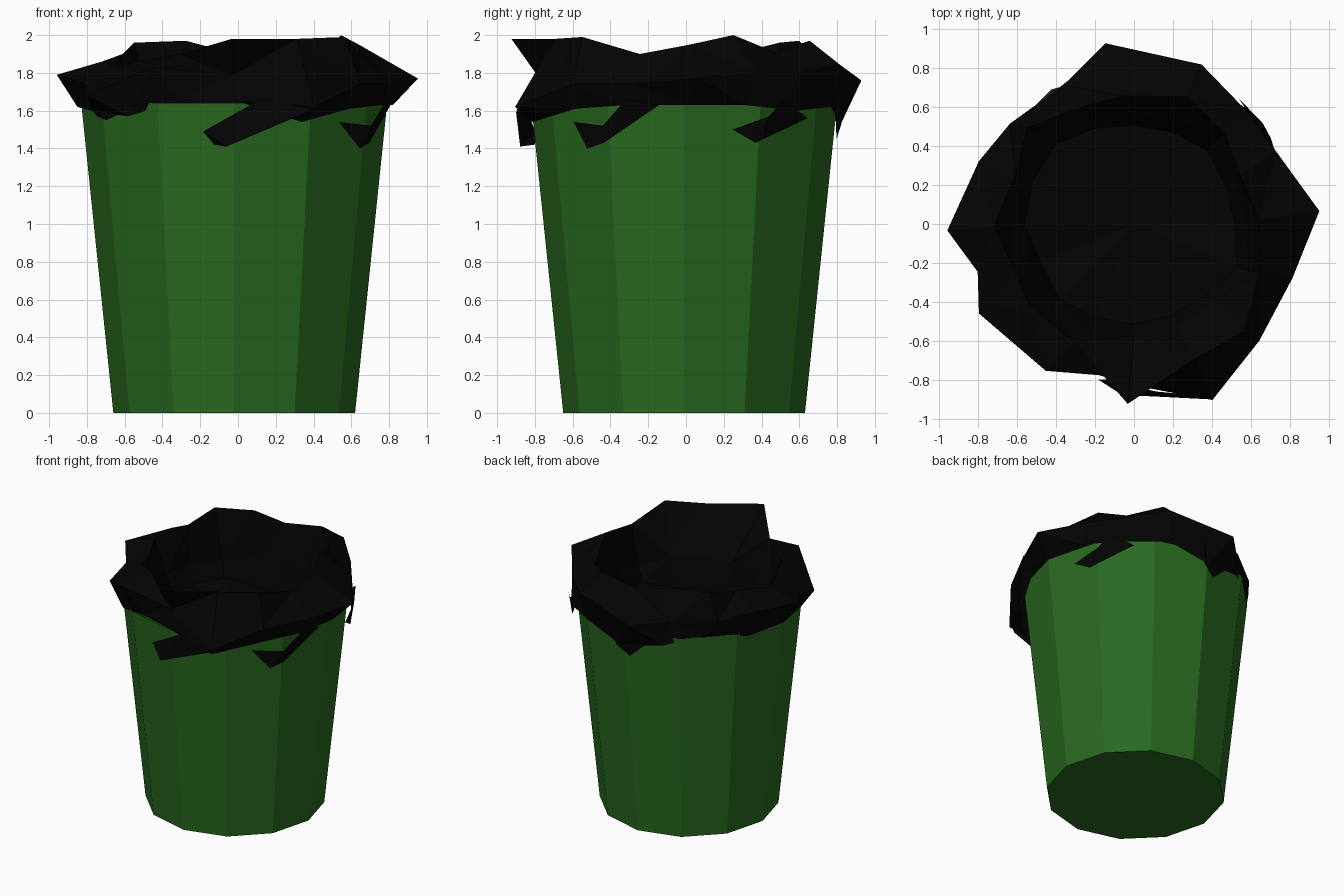
import bpy, bmesh, random
from math import radians, cos, sin

if "Cube" in bpy.data.objects:
    bpy.data.objects.remove(bpy.data.objects["Cube"])

random.seed(4)


def material(name, rgb):
    m = bpy.data.materials.new(name)
    m.diffuse_color = (*rgb, 1)
    m.use_nodes = True
    m.node_tree.nodes["Principled BSDF"].inputs["Base Color"].default_value = m.diffuse_color
    return m


def finish(bm, name, mat):
    me = bpy.data.meshes.new(name)
    bm.to_mesh(me)
    bm.free()
    me.materials.append(mat)
    ob = bpy.data.objects.new(name, me)
    bpy.context.collection.objects.link(ob)
    return ob


def polar(deg, r, z):
    return (r * cos(radians(deg)), r * sin(radians(deg)), z)


green = material("green_plastic", (0.022, 0.145, 0.014))
black = material("black_bag", (0.001, 0.001, 0.001))

# Tapered twelve-sided bin, open at the top
bm = bmesh.new()
low = [bm.verts.new(polar(30 * i, 0.64, 0)) for i in range(12)]
top = [bm.verts.new(polar(30 * i, 0.81, 1.64)) for i in range(12)]
bm.faces.new(low[::-1])
for i in range(12):
    j = (i + 1) % 12
    bm.faces.new((low[i], low[j], top[j], top[i]))
finish(bm, "bin_body", green).location = (-0.02, -0.01, 0)

# Crumpled bag around the rim:
# angle of the fold, then radius and height of crest, outer fold and hem
folds = [
    (4, .64, 1.95, .955, 1.77, .82, 1.63), (27, .60, 2.00, .82, 1.80, .82, 1.63),
    (46, .66, 1.91, .82, 1.80, .83, 1.60), (67, .71, 1.97, .89, 1.84, .83, 1.62),
    (99, .66, 1.91, .94, 1.76, .82, 1.53), (117, .66, 1.97, .80, 1.76, .82, 1.58),
    (141, .74, 1.96, .82, 1.76, .79, 1.65), (158, .66, 1.90, .86, 1.80, .83, 1.61),
    (182, .72, 1.86, .96, 1.79, .85, 1.62), (197, .66, 1.83, .84, 1.74, .84, 1.60),
    (210, .68, 1.86, .92, 1.68, .83, 1.57), (239, .68, 1.90, .88, 1.83, .80, 1.65),
    (268, .925, 1.98, .79, 1.79, .83, 1.65), (294, .76, 1.98, .99, 1.62, .88, 1.54),
    (317, .79, 1.99, .88, 1.74, .83, 1.61), (341, .69, 1.90, .86, 1.74, .82, 1.63)]
bm = bmesh.new()
rings = [[] for _ in range(5)]
for i, (fa, cr, cz, fr, fz, hr, hz) in enumerate(folds):
    a = i * 22.5
    # keep the inner bowl evenly spaced, the crest half way to the fold angle
    angles = (a, a, fa if i in (12, 13) else (a + fa) / 2, fa, a)
    j = random.uniform(-.04, .04)
    profile = [(.54 + j, 1.45 + j), (.60 + j, 1.62 - j), (cr, cz), (fr, fz), (hr, hz)]
    for ring, ang, (r, z) in zip(rings, angles, profile):
        ring.append(bm.verts.new(polar(ang, r, z)))
for r0, r1 in zip(rings, rings[1:]):
    for i in range(16):
        k = (i + 1) % 16
        bm.faces.new((r0[i], r1[i], r1[k], r0[k]))
middle = bm.verts.new((0, 0, 1.44))
for i in range(16):
    bm.faces.new((middle, rings[0][i], rings[0][(i + 1) % 16]))
bmesh.ops.triangulate(bm, faces=bm.faces[:])
finish(bm, "bag_liner", black)

# Ragged flaps hanging from the hem: (angle, radius, height)
flaps = {
    "front_flap": [(-82, .87, 1.66), (-103, .82, 1.49), (-99, .81, 1.42), (-94, .88, 1.41),
                   (-68, .97, 1.59), (-66, .97, 1.63)],
    "right_flap": [(-22, .85, 1.66), (-32, .83, 1.52), (-48, .80, 1.54), (-39, .83, 1.40),
                   (-32, .82, 1.43), (-10, .82, 1.63)],
    "back_right_flap": [(38, .84, 1.66), (32, .83, 1.57), (18, .80, 1.50), (27, .81, 1.43),
                        (50, .84, 1.56)],
    "back_flap": [(85, .86, 1.66), (88, .82, 1.52), (95, .80, 1.45), (108, .83, 1.62)],
    "left_flap": [(200, .86, 1.65), (206, .83, 1.57), (213, .83, 1.55), (228, .83, 1.62)],
}
for name, pts in flaps.items():
    bm = bmesh.new()
    bm.faces.new([bm.verts.new(polar(*p)) for p in pts])
    bmesh.ops.triangulate(bm, faces=bm.faces[:])
    finish(bm, name, black)
